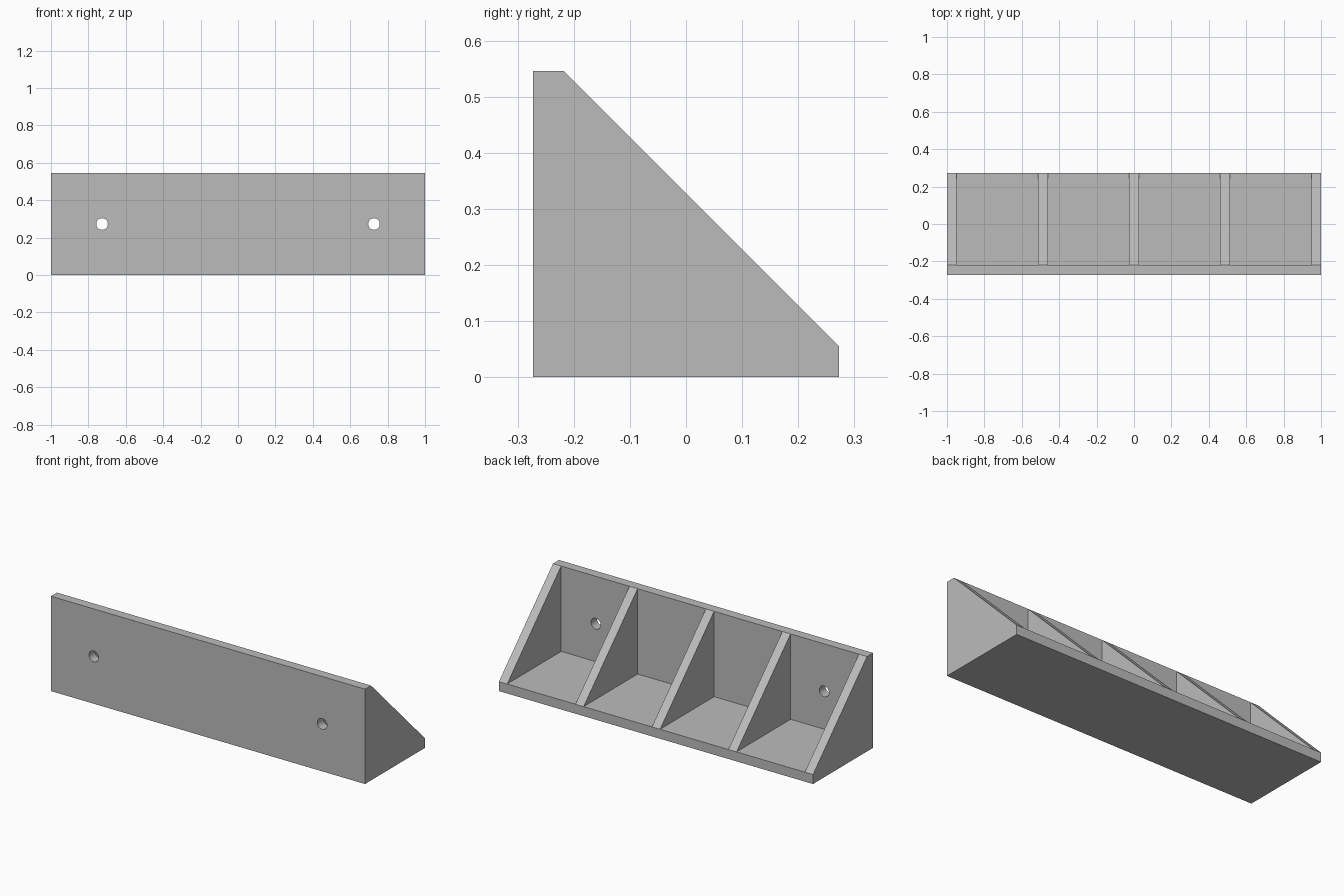
import bpy
import math
from mathutils import Matrix

cube = bpy.data.objects.get("Cube")
if cube:
    bpy.data.objects.remove(cube, do_unlink=True)

LENGTH, DEPTH, HEIGHT = 2.0, 0.546, 0.546
WALL, RIB = 0.0545, 0.052
FRONT, BACK = -DEPTH / 2, DEPTH / 2

grey = bpy.data.materials.new("plain grey")
grey.use_nodes = True
colour = (0.5, 0.5, 0.5, 1)
grey.diffuse_color = colour
grey.node_tree.nodes["Principled BSDF"].inputs["Base Color"].default_value = colour


def extrude_along_x(name, profile, x0, x1):
    """Solid with a (y, z) profile running from x0 to x1."""
    n = len(profile)
    verts = [(x, y, z) for x in (x0, x1) for y, z in profile]
    faces = [tuple(reversed(range(n))), tuple(range(n, 2 * n))]
    faces += [(i, (i + 1) % n, (i + 1) % n + n, i + n) for i in range(n)]
    mesh = bpy.data.meshes.new(name)
    mesh.from_pydata(verts, [], faces)
    mesh.materials.append(grey)
    obj = bpy.data.objects.new(name, mesh)
    bpy.context.collection.objects.link(obj)
    return obj


# L-shaped body: upright front plate and flat base in one piece
inner = FRONT + WALL
body = extrude_along_x("bracket_body", [
    (FRONT, 0), (BACK, 0), (BACK, WALL),
    (inner, WALL), (inner, HEIGHT), (FRONT, HEIGHT),
], -LENGTH / 2, LENGTH / 2)

# Screw holes through the front plate
for side, sign in (("left", 1), ("right", -1)):
    bpy.ops.mesh.primitive_cylinder_add(
        vertices=32, radius=0.031, depth=0.2,
        location=(sign * 0.727, FRONT + WALL / 2, HEIGHT / 2),
        rotation=(math.pi / 2, 0, 0))
    cutter = bpy.context.object
    cutter.name = side + "_hole_cutter"
    cutter.data.materials.append(grey)
    cutter.hide_render = True
    cutter.hide_set(True)
    cut = body.modifiers.new(side + "_screw_hole", "BOOLEAN")
    cut.operation = "DIFFERENCE"
    cut.solver = "EXACT"
    cut.object = cutter

# Bake the holes and discard the cutters
bpy.context.view_layer.update()
holed = bpy.data.meshes.new_from_object(
    body.evaluated_get(bpy.context.evaluated_depsgraph_get()))
body.modifiers.clear()
body.data = holed
for side in ("left", "right"):
    bpy.data.objects.remove(bpy.data.objects[side + "_hole_cutter"], do_unlink=True)

# Smooth the hole walls, keep the plate edges sharp
bpy.ops.object.select_all(action="DESELECT")
body.select_set(True)
bpy.context.view_layer.objects.active = body
bpy.ops.object.shade_smooth_by_angle(angle=math.radians(30))

# Five evenly spaced triangular ribs, flush with both ends
spacing = (LENGTH - RIB) / 4
for i in range(5):
    x = -LENGTH / 2 + i * spacing
    extrude_along_x("rib_%d" % (i + 1),
                    [(inner, WALL), (BACK, WALL), (inner, HEIGHT)], x, x + RIB)
